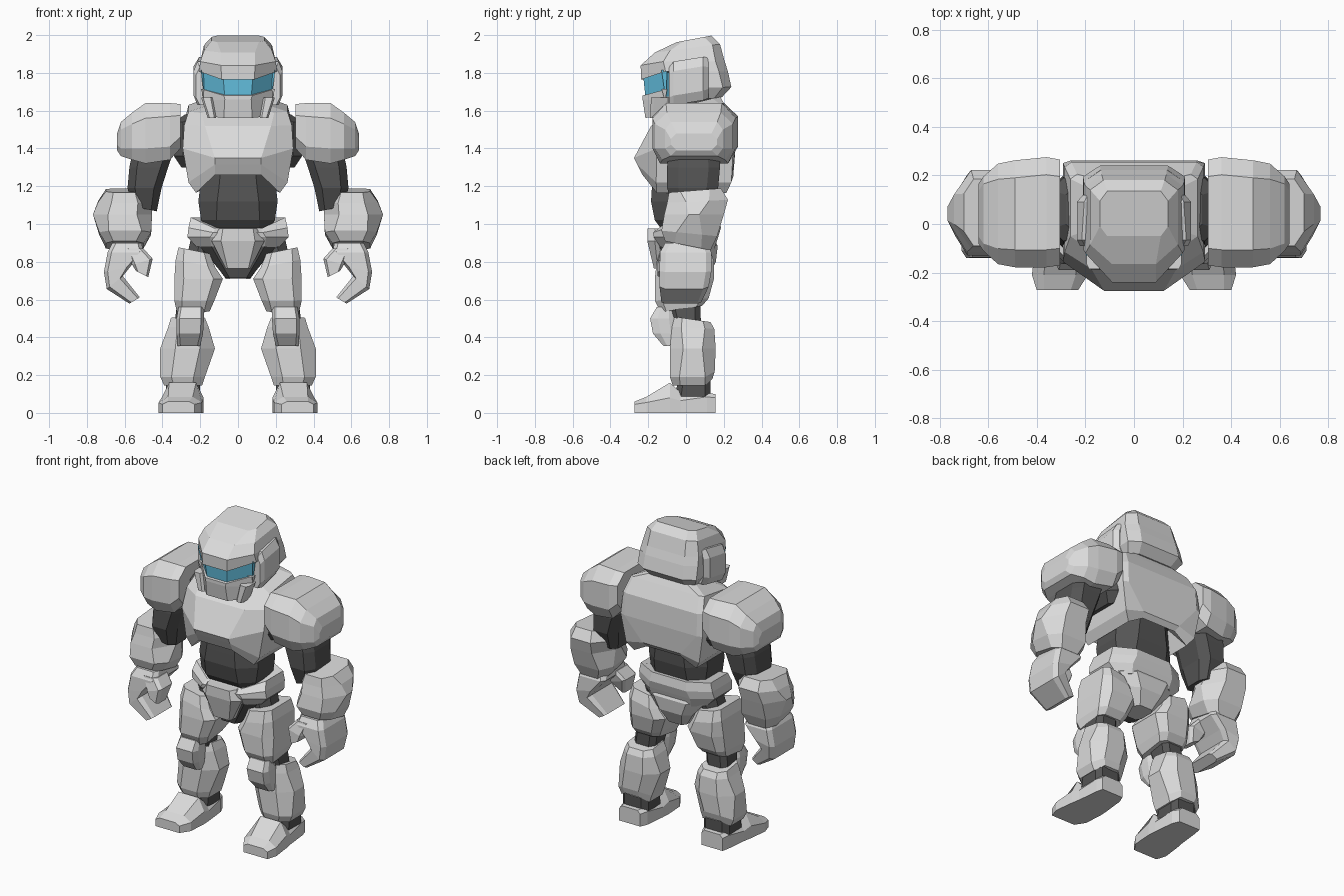
import bpy, bmesh


def material(name, rgb):
    m = bpy.data.materials.new(name)
    m.diffuse_color = (*rgb, 1)
    return m


ARMOUR = material("light grey armour", (0.71, 0.71, 0.71))
SUIT = material("dark grey undersuit", (0.09, 0.09, 0.09))
GLASS = material("blue visor glass", (0.14, 0.58, 0.82))


def ring(h, a0, a1, b0, b1, ca=0.05, cb=0.05, tilt=0, roll=0, arch=0, rear=0,
         back=1, back_a=1, flat=False):
    """Chamfered rectangle at height h; arch / rear lift the middle of the front / back edge."""
    cb2, ca2 = cb * back, ca * back_a
    c = 0 if flat else ca
    pts = [(a0 + c, b0, arch), (a1 - c, b0, arch), (a1, b0 + cb, 0), (a1, b1 - cb2, 0),
           (a1 - ca2, b1, rear), (a0 + ca2, b1, rear), (a0, b1 - cb2, 0), (a0, b0 + cb, 0)]
    ma, mb = (a0 + a1) / 2, (b0 + b1) / 2
    return [(a, b, h + lift + tilt * (b - mb) + roll * (a - ma)) for a, b, lift in pts]


def loft(name, mat, rings, axis="z", pair=False):
    """Skin a stack of rings, optionally mirrored to the other side."""
    place = {"z": lambda a, b, h: (a, b, h),
             "x": lambda a, b, h: (h, a, b),
             "y": lambda a, b, h: (a, h, b)}[axis]
    bm = bmesh.new()
    loops = [[bm.verts.new(place(*p)) for p in r] for r in rings]
    n = len(loops[0])
    for lo, hi in zip(loops, loops[1:]):
        for i in range(n):
            j = (i + 1) % n
            bm.faces.new((lo[i], lo[j], hi[j], hi[i]))
    bm.faces.new(loops[0][::-1])
    bm.faces.new(loops[-1])
    bmesh.ops.recalc_face_normals(bm, faces=bm.faces)
    me = bpy.data.meshes.new(name)
    bm.to_mesh(me)
    bm.free()
    me.materials.append(mat)
    ob = bpy.data.objects.new(name, me)
    bpy.context.collection.objects.link(ob)
    if pair:
        ob.modifiers.new("mirror", "MIRROR")
    return ob


def sym(h, w, b0, b1, *args, **kw):
    return ring(h, -w, w, b0, b1, *args, **kw)


# Helmet: dome with brow, visor band, lower shell, jaw, cheek plates, vents
loft("helmet_dome", ARMOUR, [
    sym(1.808, 0.207, -0.238, 0.222, 0.12, 0.13, arch=-0.043, back=0.37, back_a=0.6),
    sym(1.86, 0.20, -0.24, 0.205, 0.11, 0.12, arch=-0.02, back=0.4, back_a=0.6),
    sym(1.93, 0.18, -0.165, 0.18, 0.09, 0.08, 0.13, back=0.5, back_a=0.6),
    sym(1.98, 0.14, -0.05, 0.135, 0.03, 0.04, 0.19)])
loft("visor", GLASS, [
    sym(1.675, 0.18, -0.215, 0.0, 0.11, 0.11),
    sym(1.815, 0.197, -0.23, 0.0, 0.115, 0.13)])
loft("helmet_back", ARMOUR, [
    sym(1.655, 0.17, -0.08, 0.19, 0.05, 0.04, 0.12),
    sym(1.72, 0.21, -0.09, 0.24, 0.07, 0.045, 0.03),
    sym(1.808, 0.207, -0.09, 0.222, 0.07, 0.048)])
loft("jaw", ARMOUR, [
    sym(1.57, 0.145, -0.215, -0.05, 0.07, 0.07, 0.1),
    sym(1.65, 0.18, -0.23, 0.0, 0.11, 0.11, arch=0.01),
    sym(1.715, 0.195, -0.23, 0.0, 0.12, 0.13, arch=-0.035)])
loft("cheek_plate", ARMOUR, [
    ring(-0.09, 0.16, 0.222, 1.63, 1.83, 0.02, 0.04),
    ring(-0.065, 0.16, 0.235, 1.63, 1.86, 0.02, 0.05),
    ring(0.09, 0.16, 0.235, 1.655, 1.885, 0.03, 0.05),
    ring(0.12, 0.16, 0.21, 1.665, 1.88, 0.02, 0.05)], "y", True)
loft("jaw_vent", ARMOUR, [
    ring(1.56, 0.115, 0.16, -0.19, -0.10, 0.01, 0.01),
    ring(1.67, 0.135, 0.195, -0.185, -0.08, 0.01, 0.02)], pair=True)
loft("neck", SUIT, [
    sym(1.50, 0.15, -0.07, 0.14), sym(1.70, 0.13, -0.05, 0.14)])

# Torso: breastplate arched over a dark belly, core joining the shoulders
loft("breastplate", ARMOUR, [
    sym(1.32, 0.17, -0.15, 0.17, 0.08, 0.08),
    sym(1.165, 0.222, -0.23, 0.225, 0.10, 0.075, arch=0.095, rear=0.055, back=0.15),
    sym(1.22, 0.262, -0.258, 0.25, 0.14, 0.10, arch=0.095, rear=0.03, back=0.1, back_a=0.9),
    sym(1.40, 0.293, -0.275, 0.262, 0.17, 0.12, arch=-0.05, back=0.1, back_a=0.2),
    sym(1.53, 0.285, -0.185, 0.255, 0.11, 0.07, 0.05, back=0.3, back_a=0.25),
    sym(1.61, 0.262, -0.10, 0.205, 0.07, 0.05, 0.15, back=0.4, back_a=0.4),
    sym(1.645, 0.17, -0.06, 0.18, 0.04, 0.04, 0.25)])
loft("torso_core", SUIT, [
    sym(1.30, 0.30, -0.08, 0.17), sym(1.36, 0.34, -0.10, 0.20),
    sym(1.54, 0.34, -0.07, 0.19), sym(1.58, 0.28, -0.05, 0.17)])
loft("belly", SUIT, [
    sym(0.96, 0.16, -0.12, 0.13), sym(1.02, 0.195, -0.165, 0.15, 0.08, 0.07),
    sym(1.12, 0.21, -0.185, 0.17, 0.10, 0.09),
    sym(1.20, 0.20, -0.18, 0.17, 0.10, 0.09),
    sym(1.31, 0.18, -0.17, 0.17, 0.09, 0.08)])

# Pelvis: belt, crotch and guards
loft("belt", ARMOUR, [
    sym(0.87, 0.21, -0.13, 0.15, 0.07, 0.06),
    sym(0.93, 0.268, -0.17, 0.17, 0.12, 0.08),
    sym(0.98, 0.262, -0.175, 0.185, 0.13, 0.08, arch=-0.025),
    sym(1.035, 0.25, -0.14, 0.175, 0.13, 0.07, arch=-0.06)])
loft("crotch", SUIT, [
    sym(0.715, 0.065, -0.10, 0.05, 0.02, 0.03),
    sym(0.88, 0.20, -0.14, 0.10, 0.06, 0.05)])
loft("front_guard", ARMOUR, [
    sym(0.765, 0.065, -0.17, -0.08, 0.01, 0.02),
    sym(0.91, 0.14, -0.205, -0.09, 0.05, 0.04),
    sym(0.975, 0.10, -0.205, -0.09, 0.02, 0.04)])
loft("rear_guard", ARMOUR, [
    sym(0.71, 0.065, -0.04, 0.11, 0.02, 0.03),
    sym(0.80, 0.13, -0.04, 0.158, 0.05, 0.04),
    sym(0.885, 0.205, -0.02, 0.168, 0.09, 0.06),
    sym(0.94, 0.19, -0.02, 0.14, 0.09, 0.06)])

# Arms
loft("shoulder_pad", ARMOUR, [
    ring(0.305, -0.17, 0.265, 1.40, 1.635, 0.05, 0.06, back_a=1.4),
    ring(0.36, -0.178, 0.275, 1.34, 1.64, 0.04, 0.07, back_a=1.8),
    ring(0.49, -0.178, 0.262, 1.32, 1.64, 0.04, 0.08, back_a=1.8),
    ring(0.56, -0.165, 0.248, 1.34, 1.59, 0.04, 0.06, back_a=1.6),
    ring(0.62, -0.11, 0.195, 1.36, 1.54, 0.03, 0.04),
    ring(0.64, -0.08, 0.165, 1.39, 1.48, 0.03, 0.03)], "x", True)
loft("upper_arm", SUIT, [
    ring(1.08, 0.43, 0.56, -0.06, 0.12, 0.03, 0.04, roll=0.2),
    ring(1.19, 0.405, 0.585, -0.10, 0.17, 0.04, 0.06),
    ring(1.30, 0.37, 0.575, -0.10, 0.18, 0.04, 0.06),
    ring(1.42, 0.33, 0.55, -0.09, 0.18, 0.04, 0.07)], pair=True)
loft("forearm", ARMOUR, [
    ring(0.885, 0.50, 0.70, -0.11, 0.13, 0.04, 0.05, -0.2),
    ring(0.95, 0.46, 0.735, -0.13, 0.165, 0.05, 0.08, -0.1),
    ring(1.05, 0.455, 0.768, -0.115, 0.20, 0.08, 0.13),
    ring(1.12, 0.46, 0.74, -0.10, 0.222, 0.07, 0.10, 0.05),
    ring(1.178, 0.505, 0.70, -0.09, 0.185, 0.04, 0.06, 0.08)], pair=True)
loft("hand", ARMOUR, [
    ring(0.90, 0.51, 0.665, -0.11, 0.11, 0.02, 0.03),
    ring(0.85, 0.50, 0.69, -0.138, 0.135, 0.02, 0.03),
    ring(0.76, 0.57, 0.71, -0.14, 0.135, 0.02, 0.03, roll=-0.2),
    ring(0.69, 0.61, 0.695, -0.14, 0.12, 0.015, 0.03, roll=-0.8),
    ring(0.595, 0.52, 0.575, -0.13, 0.08, 0.01, 0.02, roll=-0.6)], pair=True)
loft("thumb", ARMOUR, [
    ring(0.87, 0.50, 0.60, -0.13, 0.01, 0.02, 0.02),
    ring(0.80, 0.452, 0.56, -0.15, -0.01, 0.015, 0.02, roll=-0.3),
    ring(0.735, 0.475, 0.54, -0.15, -0.04, 0.01, 0.02, roll=0.5)], pair=True)

# Legs
loft("thigh", ARMOUR, [
    ring(0.55, 0.15, 0.325, -0.135, 0.085, 0.03, 0.03, 0.15),
    ring(0.60, 0.125, 0.337, -0.165, 0.12, 0.04, 0.04, 0.05),
    ring(0.71, 0.08, 0.337, -0.165, 0.148, 0.05, 0.05),
    ring(0.79, 0.12, 0.33, -0.155, 0.148, 0.04, 0.04, roll=0.2),
    ring(0.86, 0.15, 0.315, -0.135, 0.125, 0.03, 0.03, roll=0.2)], pair=True)
loft("hip_joint", SUIT, [
    ring(0.78, 0.14, 0.28, -0.09, 0.09), ring(0.92, 0.13, 0.25, -0.08, 0.10)], pair=True)
loft("knee_joint", SUIT, [
    ring(0.44, 0.19, 0.34, -0.06, 0.08, 0.03, 0.03),
    ring(0.60, 0.17, 0.32, -0.10, 0.075, 0.03, 0.03)], pair=True)
loft("knee_pad", ARMOUR, [
    ring(0.355, 0.20, 0.32, -0.12, -0.04, 0.015, 0.02),
    ring(0.42, 0.185, 0.325, -0.175, -0.04, 0.015, 0.04),
    ring(0.50, 0.18, 0.325, -0.19, -0.05, 0.015, 0.04),
    ring(0.56, 0.18, 0.315, -0.155, -0.07, 0.015, 0.02)], pair=True)
loft("shin", ARMOUR, [
    ring(0.145, 0.19, 0.39, -0.07, 0.14, 0.05, 0.04, rear=0.035),
    ring(0.19, 0.175, 0.412, -0.085, 0.152, 0.06, 0.05, rear=0.03),
    ring(0.34, 0.122, 0.412, -0.085, 0.157, 0.08, 0.07),
    ring(0.45, 0.155, 0.37, -0.075, 0.15, 0.05, 0.05, -0.05),
    ring(0.495, 0.175, 0.355, -0.06, 0.13, 0.04, 0.04, -0.15)], pair=True)
loft("ankle", SUIT, [
    ring(0.06, 0.20, 0.38, -0.06, 0.13, 0.03, 0.03),
    ring(0.20, 0.20, 0.38, -0.04, 0.13, 0.03, 0.03)], pair=True)
loft("foot", ARMOUR, [
    ring(0.155, 0.22, 0.37, 0.0, 0.10, 0.02, 0.02, flat=True),
    ring(0.11, 0.20, 0.38, 0.0, 0.105, 0.02, 0.02, flat=True),
    ring(-0.03, 0.185, 0.395, 0.0, 0.11, 0.03, 0.03, back=1.5, flat=True),
    ring(-0.085, 0.182, 0.405, 0.0, 0.16, 0.04, 0.04, back=2, flat=True),
    ring(-0.21, 0.19, 0.42, 0.0, 0.085, 0.05, 0.02, back=1.5, flat=True),
    ring(-0.272, 0.23, 0.40, 0.0, 0.06, 0.03, 0.015, flat=True)], "y", True)
